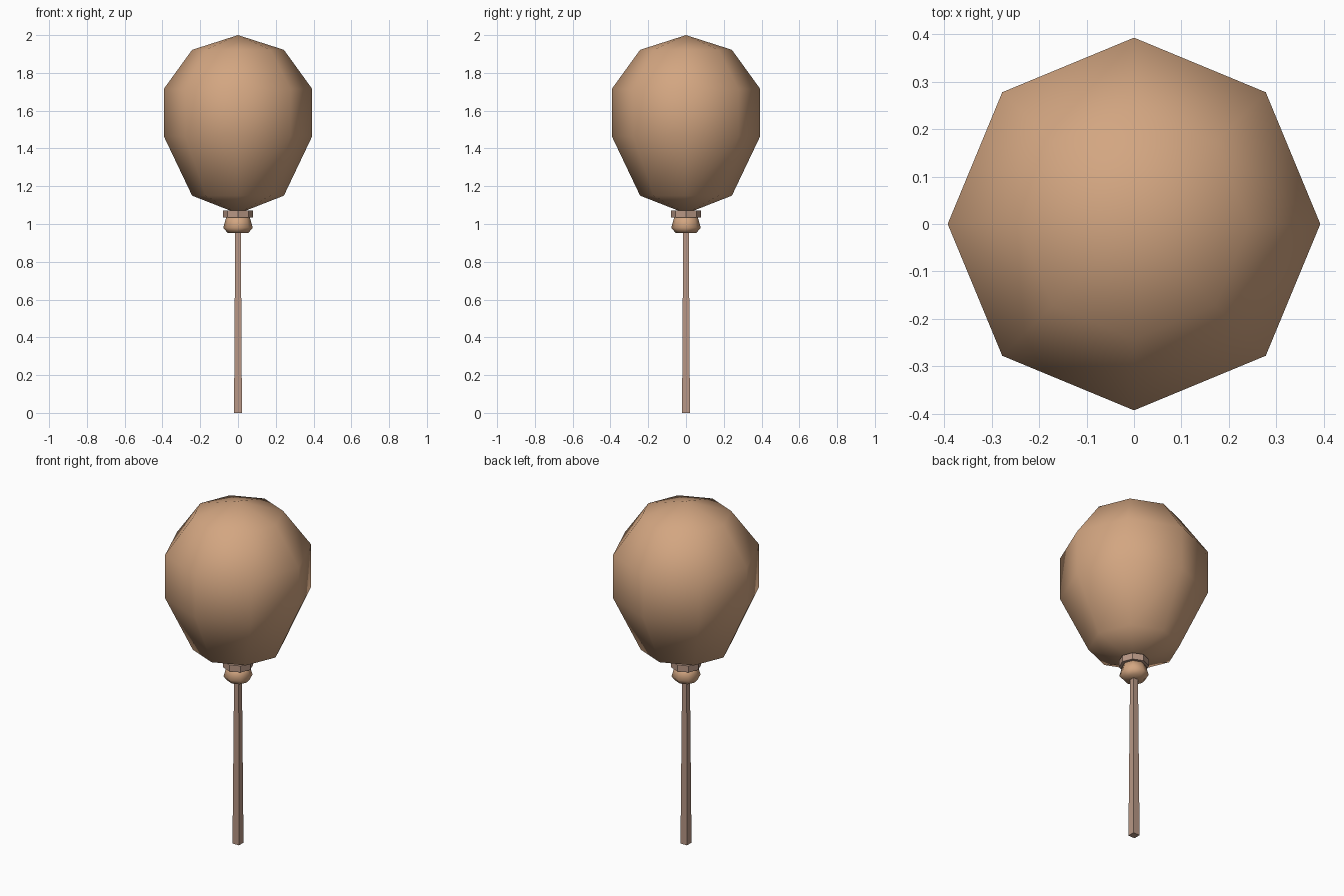
import bpy, bmesh, math

cube = bpy.data.objects.get("Cube")
if cube:
    bpy.data.objects.remove(cube, do_unlink=True)


def material(name, rgb):
    m = bpy.data.materials.new(name)
    m.use_nodes = True
    m.diffuse_color = (*rgb, 1)
    m.node_tree.nodes["Principled BSDF"].inputs["Base Color"].default_value = (*rgb, 1)
    return m


def lathe(name, profile, sides, mat, turn=0.0, smooth=None):
    """Stack rings of (radius, height); a zero radius makes a pole."""
    bm = bmesh.new()
    rings = []
    for r, z in profile:
        n = sides if r > 0 else 1
        angles = [turn + math.tau * i / sides for i in range(n)]
        rings.append([bm.verts.new((r * math.cos(a), r * math.sin(a), z)) for a in angles])
    for a, b in zip(rings, rings[1:]):
        for i in range(sides):
            j = (i + 1) % sides
            quad = [a[i % len(a)], a[j % len(a)], b[j % len(b)], b[i % len(b)]]
            bm.faces.new(list(dict.fromkeys(quad)))
    for ring in (rings[0], rings[-1]):
        if len(ring) > 1:
            bm.faces.new(ring)
    bmesh.ops.recalc_face_normals(bm, faces=bm.faces)
    mesh = bpy.data.meshes.new(name)
    bm.to_mesh(mesh)
    bm.free()
    mesh.materials.append(mat)
    ob = bpy.data.objects.new(name, mesh)
    bpy.context.collection.objects.link(ob)
    if smooth:
        bpy.ops.object.select_all(action="DESELECT")
        ob.select_set(True)
        bpy.context.view_layer.objects.active = ob
        bpy.ops.object.shade_smooth_by_angle(angle=math.radians(smooth))
    return ob


tan = material("balloon tan", (0.65, 0.38, 0.22))
brown = material("string brown", (0.48, 0.31, 0.235))

# Balloon body
lathe("balloon", [(0, 1.055), (0.243, 1.15), (0.393, 1.465), (0.393, 1.715),
                  (0.243, 1.922), (0, 2.0)], 8, tan, smooth=80)
# Tied band and flared neck below it
lathe("tie_band", [(0.08, 1.034), (0.08, 1.072)], 8, brown)
lathe("neck", [(0.055, 0.953), (0.078, 0.98), (0.06, 1.045)], 8, tan, smooth=80)
# Square tapering string, flats facing the axes
root2 = math.sqrt(2)
lathe("string", [(0.021 * root2, 0), (0.015 * root2, 0.96)], 4, brown, turn=math.pi / 4)
